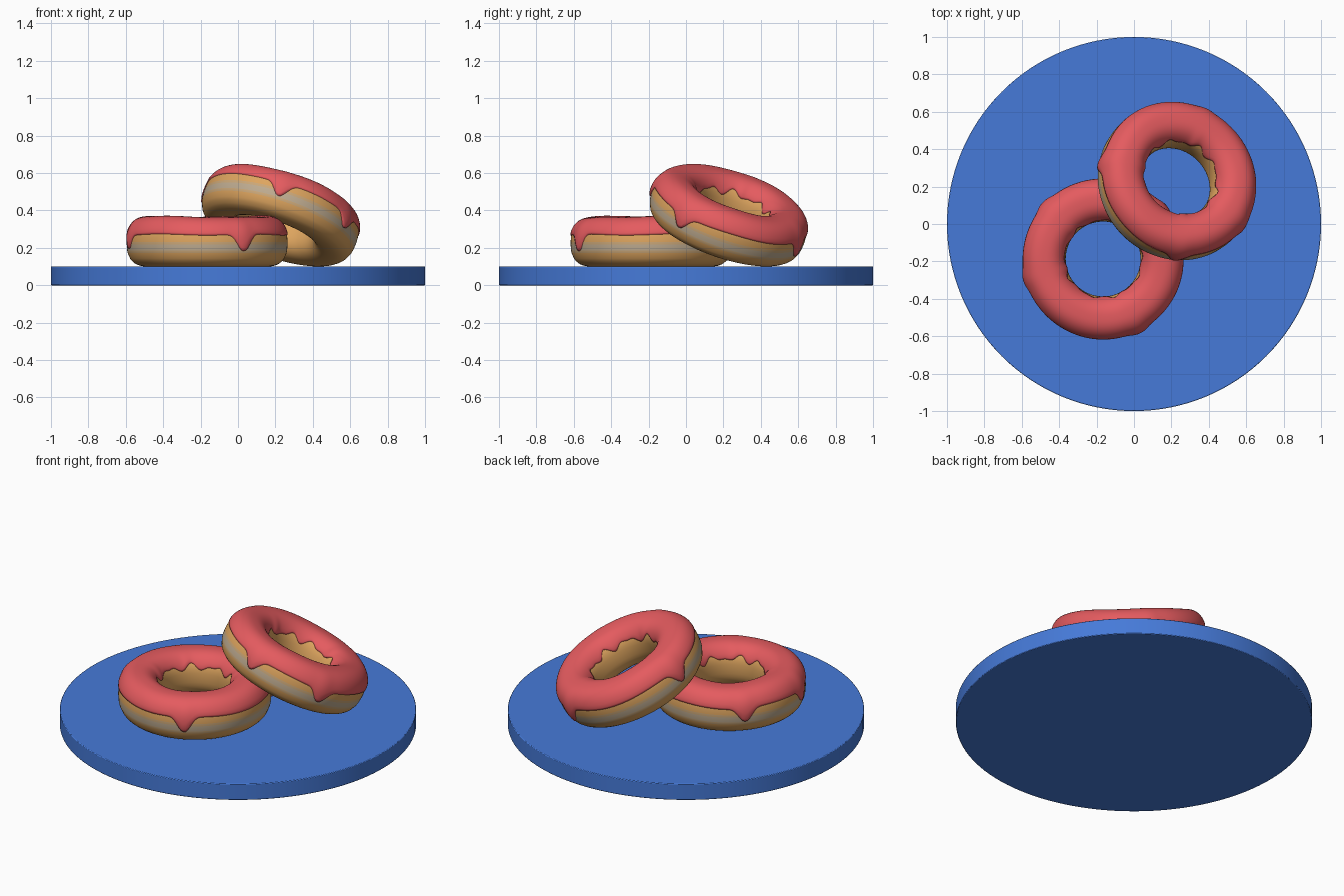
import bpy, bmesh, math
from mathutils import Matrix, Vector

if "Cube" in bpy.data.objects:
    bpy.data.objects.remove(bpy.data.objects["Cube"])

def material(name, rgb):
    m = bpy.data.materials.new(name)
    m.diffuse_color = (*rgb, 1)
    m.use_nodes = True
    m.node_tree.nodes["Principled BSDF"].inputs["Base Color"].default_value = m.diffuse_color
    return m

BLUE = material("plate blue", (0.061, 0.195, 0.69))
TAN = material("dough tan", (0.73, 0.376, 0.114))
MID = material("dough light tan", (0.60, 0.39, 0.19))
PALE = material("dough pale band", (0.52, 0.41, 0.28))
PINK = material("icing pink red", (0.78, 0.105, 0.115))

R, A, B, N = 0.315, 0.115, 0.124, 2.5    # ring radius, half width, half height, squareness
SEG = 216

def section(t, a, b):
    c, s = math.cos(t), math.sin(t)
    return (R + math.copysign(abs(c) ** (2 / N), c) * a,
            math.copysign(abs(s) ** (2 / N), s) * b)

def theta_at(z):
    return math.copysign(math.asin(min(1, abs(z) / B) ** (N / 2)), z)

def sweep(name, profile, closed, mats, pick=None):
    """Revolve a profile function of the angle into a smooth mesh."""
    bm = bmesh.new()
    rings = []
    for i in range(SEG):
        p = 2 * math.pi * i / SEG
        rings.append([bm.verts.new((r * math.cos(p), r * math.sin(p), z)) for r, z in profile(p)])
    n = len(rings[0])
    for i in range(SEG):
        a, b = rings[i], rings[(i + 1) % SEG]
        for j in range(n if closed else n - 1):
            k = (j + 1) % n
            f = bm.faces.new((a[j], b[j], b[k], a[k]))
            f.smooth = True
            if pick:
                f.material_index = pick(f.calc_center_median())
    bmesh.ops.recalc_face_normals(bm, faces=bm.faces)
    me = bpy.data.meshes.new(name)
    bm.to_mesh(me)
    bm.free()
    for m in mats:
        me.materials.append(m)
    ob = bpy.data.objects.new(name, me)
    bpy.context.collection.objects.link(ob)
    return ob

# dough ring with a pale band round its outer side
LEVELS = (-0.052, -0.038, -0.006, 0.008)

def dough_profile(p):
    ts = [2 * math.pi * j / 40 for j in range(40)]
    ts = [t for t in ts if not (t > 5.2 or t < 0.3)]
    ts += [theta_at(z) + 2 * math.pi for z in LEVELS] + [2 * math.pi + 0.2]
    ts += [5.3, 5.5, 5.65]
    return [section(t, A, B) for t in sorted(ts)]

def dough_colour(c):
    if math.hypot(c.x, c.y) < R:
        return 0
    if LEVELS[1] < c.z < LEVELS[2]:
        return 2
    return 1 if LEVELS[0] < c.z < LEVELS[3] else 0

# icing shell with drips on the outer edge and a wavy inner edge
DRIPS = [(137, 0.075), (195, 0.07), (297, 0.088), (40, 0.08)]

def drip(p):
    total = 0
    for deg, depth in DRIPS:
        d = (p - math.radians(deg) + math.pi) % (2 * math.pi) - math.pi
        total += depth * math.exp(-(abs(d) / 0.11) ** 2.2)
    return total

def icing_profile(p):
    d = drip(p)
    t0 = theta_at(0.045 + 0.003 * math.sin(5 * p) - d)
    t1 = math.pi - theta_at(0.062 + 0.012 * math.sin(9 * p) + 0.008 * math.sin(14 * p + 1))
    bump = 0.004 * math.sin(2 * p + 0.6) + 0.002 * math.sin(5 * p)
    side = 0.007 + 0.08 * d
    pts = [section(t0, A - 0.008, B)]
    steps = 30
    for j in range(steps + 1):
        t = t0 + (t1 - t0) * j / steps
        edge = min(1, 0.6 + 0.4 * min(j, steps - j) / 2)
        top = max(0, math.sin(t))
        pts.append(section(t, A + side * edge, B + (0.019 + bump) * top))
    pts.append(section(t1, A - 0.008, B))
    return pts

def donut(prefix, matrix):
    dough = sweep(prefix + "_dough", dough_profile, True, (TAN, MID, PALE), dough_colour)
    icing = sweep(prefix + "_icing", icing_profile, False, (PINK,))
    for ob in (dough, icing):
        ob.matrix_world = matrix

# plate
bpy.ops.mesh.primitive_cylinder_add(vertices=128, radius=1, depth=0.1, location=(0, 0, 0.05))
plate = bpy.context.object
plate.name = "plate"
plate.data.materials.append(BLUE)
bev = plate.modifiers.new("soft_rim", 'BEVEL')
bev.width, bev.segments = 0.004, 2
bpy.ops.object.shade_smooth_by_angle(angle=math.radians(30))

# flat donut, and the second one leaning on it
donut("flat_donut", Matrix.Translation((-0.165, -0.187, 0.224)))
lean = Matrix.Rotation(math.radians(26), 4, Vector((-1, 1, 0)).normalized())
donut("leaning_donut", Matrix.Translation((0.226, 0.226, 0.367)) @ lean
      @ Matrix.Rotation(math.radians(130), 4, 'Z'))
